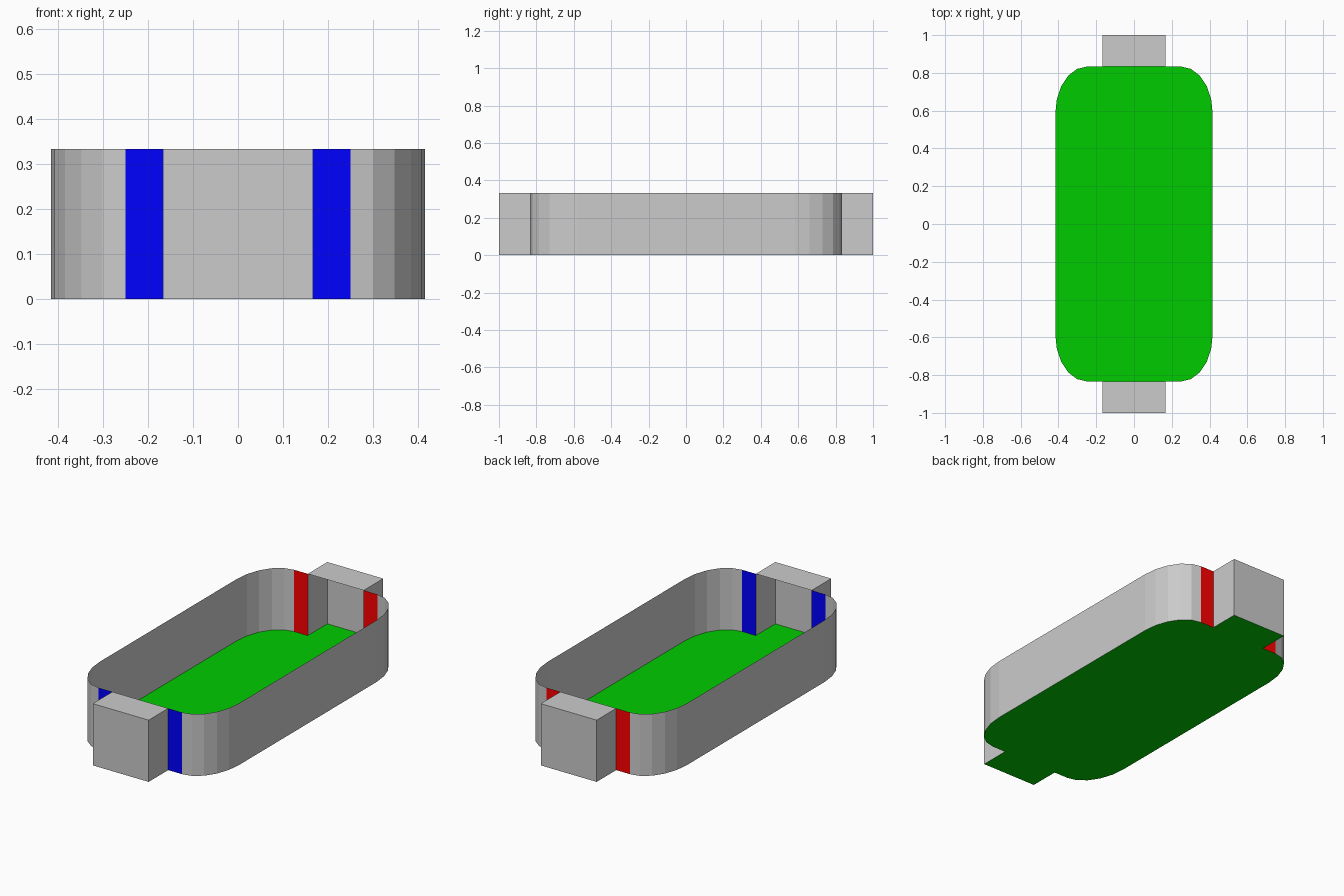
import bpy, math

if "Cube" in bpy.data.objects:
    bpy.data.objects.remove(bpy.data.objects["Cube"])

W, L, H = 0.4167, 0.8333, 0.3333    # half width, half length, wall height
GOAL, POST, END = 0.1667, 0.25, 1.0  # goal half width, post outer edge, goal back


def colour(name, rgb):
    m = bpy.data.materials.new(name)
    m.diffuse_color = (*rgb, 1)
    m.use_nodes = True
    m.node_tree.nodes["Principled BSDF"].inputs["Base Color"].default_value = m.diffuse_color
    return m


dark = colour("dark_grey", (0.6, 0.6, 0.6))
light = colour("light_grey", (0.8, 0.8, 0.8))
green = colour("green", (0, 0.6, 0))
red = colour("red", (1, 0, 0))
blue = colour("blue", (0, 0, 1))


def mesh(name, verts, faces, mat):
    me = bpy.data.meshes.new(name)
    me.from_pydata(verts, [], faces)
    me.materials.append(mat)
    ob = bpy.data.objects.new(name, me)
    bpy.context.collection.objects.link(ob)


def flat(name, pts, z, mat):
    mesh(name, [(x, y, z) for x, y in pts], [range(len(pts))], mat)


def fence(name, pts, z0, z1, mat):
    """Thin upright sheet along a path that runs anticlockwise."""
    n = len(pts)
    verts = [(x, y, z) for z in (z0, z1) for x, y in pts]
    mesh(name, verts, [(i, i + 1, n + i + 1, n + i) for i in range(n - 1)], mat)


def two_tone(name, pts):
    fence(name + "_lower", pts, 0, H / 2, dark)
    fence(name + "_upper", pts, H / 2, H, light)


def turn(pts, s):
    return [(s * x, s * y) for x, y in pts]


# Side wall path: elliptical corners in five steps, front to back
rx, ry = W - POST, 0.25
corner = [(POST + rx * math.cos(math.radians(18 * i)),
           L - ry + ry * math.sin(math.radians(18 * i))) for i in range(6)]
side = [(x, -y) for x, y in reversed(corner)] + corner

# Playing field
flat("pitch", side + turn(side, -1), 0, green)

# Each half is the other turned by 180 degrees
for s, end, wall, team in ((1, "back", "right", red), (-1, "front", "left", blue)):
    two_tone(wall + "_wall", turn(side, s))
    # Coloured panels beside the goal
    fence(end + "_goal_panel_a", turn([(POST, L), (GOAL, L)], s), 0, H, team)
    fence(end + "_goal_panel_b", turn([(-GOAL, L), (-POST, L)], s), 0, H, team)
    # Goal box, open towards the pitch
    box = turn([(GOAL, L), (GOAL, END), (-GOAL, END), (-GOAL, L)], s)
    two_tone(end + "_goal", box)
    flat(end + "_goal_floor", box, 0, green)
    flat(end + "_goal_roof", box, H, light)
